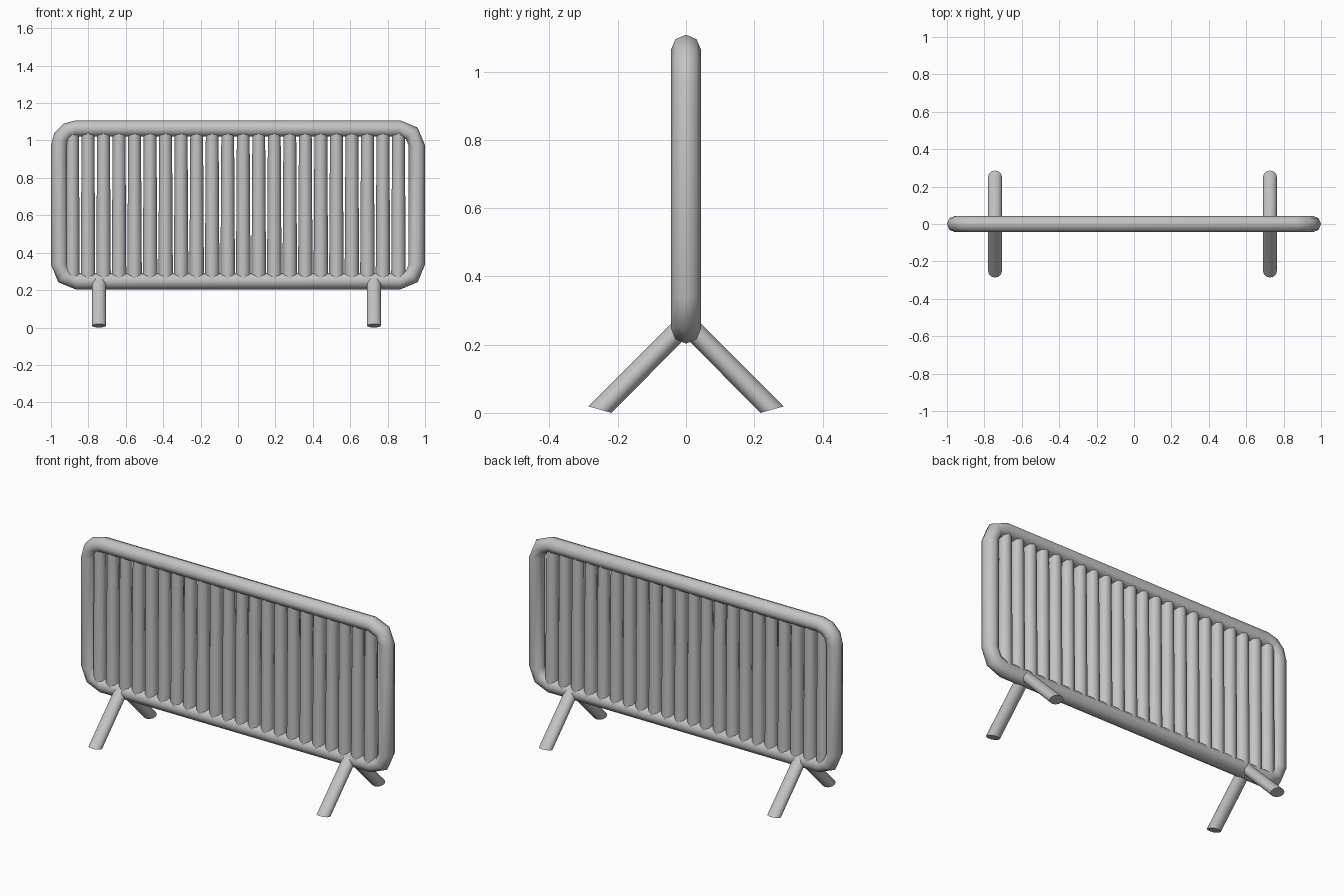
import bpy, bmesh, math
from mathutils import Vector

if "Cube" in bpy.data.objects:
    bpy.data.objects.remove(bpy.data.objects["Cube"])

steel = bpy.data.materials.new("grey steel")
steel.diffuse_color = (0.55, 0.55, 0.55, 1)
steel.use_nodes = True
steel.node_tree.nodes["Principled BSDF"].inputs["Base Color"].default_value = steel.diffuse_color


def skin(name, rings, closed=False, angle=60):
    """Join a list of equal-sized point rings into a tube."""
    bm = bmesh.new()
    vs = [[bm.verts.new(p) for p in ring] for ring in rings]
    n = len(vs[0])
    for i in range(len(vs) if closed else len(vs) - 1):
        a, b = vs[i], vs[(i + 1) % len(vs)]
        for k in range(n):
            bm.faces.new((a[k], a[(k + 1) % n], b[(k + 1) % n], b[k]))
    if not closed:
        bm.faces.new(vs[0])
        bm.faces.new(vs[-1])
    bmesh.ops.recalc_face_normals(bm, faces=bm.faces[:])
    me = bpy.data.meshes.new(name)
    bm.to_mesh(me)
    bm.free()
    me.materials.append(steel)
    ob = bpy.data.objects.new(name, me)
    bpy.context.collection.objects.link(ob)
    bpy.ops.object.select_all(action='DESELECT')
    ob.select_set(True)
    bpy.context.view_layer.objects.active = ob
    bpy.ops.object.shade_smooth_by_angle(angle=math.radians(angle))
    return ob


def ring(c, u, v, sides):
    c, u, v = Vector(c), Vector(u), Vector(v)
    return [c + u * math.cos(2 * math.pi * k / sides) + v * math.sin(2 * math.pi * k / sides)
            for k in range(sides)]


# Rounded rectangular frame tube
R, BEND = 0.044, 0.09
X, ZT, ZB = 0.956, 1.066, 0.249
corners = [(X - BEND, ZT - BEND, 0, 2), (-X + BEND, ZT - BEND, 90, 3),
           (-X + BEND, ZB + BEND, 180, 2), (X - BEND, ZB + BEND, 270, 2)]
rings = []
for cx, cz, start, seg in corners:
    for i in range(seg + 1):
        a = math.radians(start + 90 * i / seg)
        d = Vector((math.cos(a), 0, math.sin(a)))
        rings.append(ring(Vector((cx, 0, cz)) + d * BEND, d * R, (0, R, 0), 8))
skin("frame", rings, closed=True)

# Upright bars, slightly thinner at the top
for i in range(22):
    x = -0.885 + 0.083 * i
    skin(f"upright_bar_{i + 1}",
         [ring((x, 0, z), (r, 0, 0), (0, r, 0), 8)
          for z, r in ((0.25, 0.039), (1.065, 0.034))])

# Splayed legs with nearly flat feet
for side, x in (("left", -0.743), ("right", 0.727)):
    for end, s in (("front", -1), ("back", 1)):
        top = ring((x, 0.01 * s, 0.255), (0.037, 0, 0), (0, 0.021 * s, 0.021), 12)
        foot = ring((x, 0.252 * s, 0.0115), (0.037, 0, 0), (0, 0.034 * s, 0.0095), 12)
        skin(f"{end}_{side}_leg", [top, foot], angle=45)

# Stand the feet on the ground
low = min(v.co.z for o in bpy.data.objects for v in o.data.vertices)
for o in bpy.data.objects:
    o.location.z = -low
